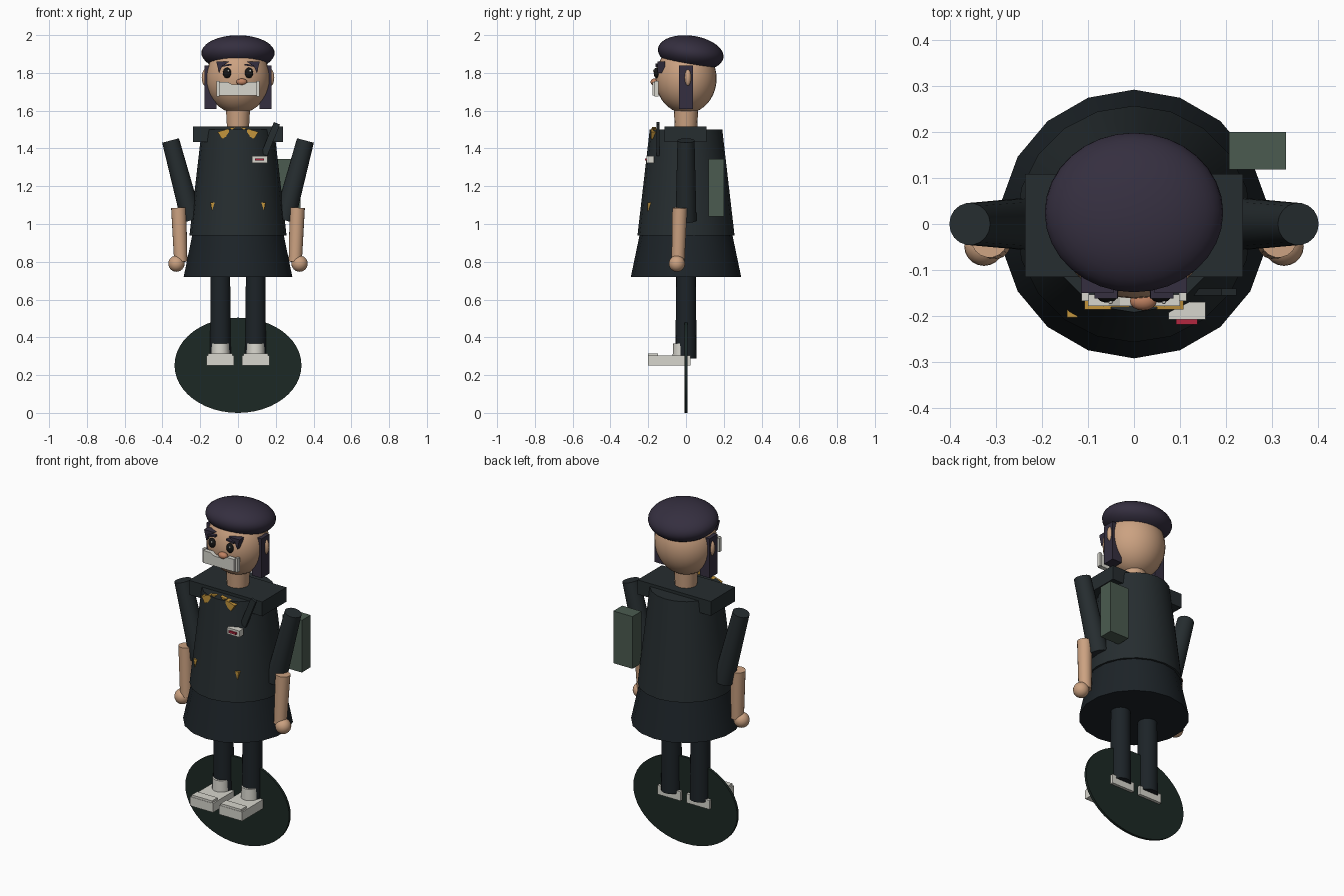
import bpy, math
from mathutils import Vector

if "Cube" in bpy.data.objects:
    bpy.data.objects.remove(bpy.data.objects["Cube"])


def mat(name, r, g, b):
    m = bpy.data.materials.new(name)
    m.diffuse_color = (r, g, b, 1)
    m.use_nodes = True
    m.node_tree.nodes["Principled BSDF"].inputs["Base Color"].default_value = m.diffuse_color
    return m


COAT = mat("coat_cloth", .019, .026, .029)
DARK = mat("dark_cloth", .012, .017, .021)
BASE = mat("base_green", .012, .022, .018)
SKIN = mat("skin", .60, .36, .22)
NOSE = mat("nose_skin", .52, .22, .12)
HAIR = mat("hair_purple", .035, .028, .05)
EYE = mat("eye_black", .008, .008, .008)
WHITE = mat("off_white", .68, .67, .61)
GOLD = mat("gold", .55, .30, .045)
RED = mat("red", .45, .02, .05)
BAG = mat("bag_green", .07, .105, .08)


def finish(name, m, smooth=True):
    o = bpy.context.object
    o.name = name
    o.data.materials.append(m)
    if smooth:
        bpy.ops.object.transform_apply(location=False, rotation=False, scale=True)
        bpy.ops.object.shade_smooth_by_angle(angle=math.radians(35))
    return o


def box(name, m, x, y, z, rot=(0, 0, 0)):
    """Box from (min, max) ranges on each axis."""
    c = [(a + b) / 2 for a, b in (x, y, z)]
    bpy.ops.mesh.primitive_cube_add(size=1, location=c, rotation=rot)
    bpy.context.object.scale = [b - a for a, b in (x, y, z)]
    return finish(name, m, False)


def ball(name, m, c, r, rot=(0, 0, 0), seg=32, rings=20):
    bpy.ops.mesh.primitive_uv_sphere_add(segments=seg, ring_count=rings, radius=1,
                                         location=c, rotation=rot)
    bpy.context.object.scale = r
    return finish(name, m)


def tube(name, m, p, q, r1, r2, sides=18):
    """Tapered cylinder from p (radius r1) to q (radius r2)."""
    p, q = Vector(p), Vector(q)
    d = q - p
    bpy.ops.mesh.primitive_cone_add(vertices=sides, radius1=r1, radius2=r2,
                                    depth=d.length, location=(p + q) / 2)
    o = bpy.context.object
    if d.xy.length > 1e-4:
        o.rotation_euler = d.to_track_quat('Z', 'Y').to_euler()
    return finish(name, m)


def prism(name, m, pts, y0, y1):
    """Front-view (x, z) outline extruded along y."""
    n = len(pts)
    v = [(x, y0, z) for x, z in pts] + [(x, y1, z) for x, z in pts]
    f = [list(range(n)), list(range(2 * n - 1, n - 1, -1))]
    f += [[i, i + n, (i + 1) % n + n, (i + 1) % n] for i in range(n)]
    me = bpy.data.meshes.new(name)
    me.from_pydata(v, [], f)
    me.materials.append(m)
    o = bpy.data.objects.new(name, me)
    bpy.context.collection.objects.link(o)
    bpy.context.view_layer.objects.active = o
    bpy.ops.object.select_all(action='DESELECT')
    o.select_set(True)
    bpy.ops.object.mode_set(mode='EDIT')
    bpy.ops.mesh.select_all(action='SELECT')
    bpy.ops.mesh.normals_make_consistent(inside=False)
    bpy.ops.object.mode_set(mode='OBJECT')
    return o


# Upright oval disc behind the feet
bpy.ops.mesh.primitive_cylinder_add(vertices=48, radius=1, depth=1, location=(0, 0, .252),
                                    rotation=(math.pi / 2, 0, 0))
bpy.context.object.scale = (.336, .252, .015)
finish("base_disc", BASE)

# Clothing body
tube("skirt", DARK, (0, 0, .72), (0, 0, .945), .292, .245)
tube("coat", COAT, (0, 0, .94), (0, 0, 1.5), .257, .192, 20)
box("shoulder_yoke", COAT, (-.237, .237), (-.115, .109), (1.433, 1.517))

# Head and hat
tube("neck", SKIN, (0, 0, 1.49), (0, 0, 1.63), .058, .066)
ball("head", SKIN, (0, 0, 1.77), (.17, .162, .185))
ball("beret", HAIR, (0, .025, 1.905), (.194, .175, .092), (math.radians(-8), 0, 0))
ball("nose", NOSE, (.02, -.168, 1.752), (.029, .02, .018), seg=16, rings=10)

# Face mask with a dipped top edge
prism("mask", WHITE, [(-.1, 1.68), (.1, 1.68), (.1, 1.752), (.055, 1.752), (.03, 1.738),
                      (-.03, 1.738), (-.055, 1.752), (-.1, 1.752)], -.178, -.153)

for s, side in ((-1, "left"), (1, "right")):
    def rng(a, b):
        return tuple(sorted((s * a, s * b)))

    # Face details
    box(f"mask_tab_{side}", WHITE, rng(.098, .114), (-.167, -.145), (1.676, 1.756))
    ball(f"eye_{side}", EYE, (s * .058, -.157, 1.80), (.022, .014, .028), seg=16, rings=10)
    ball(f"eye_glint_{side}", WHITE, (s * .058 + .007, -.17, 1.811), (.005, .004, .006), seg=8, rings=6)
    box(f"eyebrow_{side}", HAIR, rng(.035, .085), (-.162, -.13), (1.836, 1.845), (0, s * .15, 0))
    prism(f"fringe_{side}", HAIR, [(s * .045, 1.86), (s * .115, 1.86), (s * .1, 1.80), (s * .085, 1.835)],
          -.15, -.11)
    box(f"side_hair_{side}", HAIR, rng(.115, .178), (-.036, .036), (1.61, 1.84))
    ball(f"ear_{side}", SKIN, (s * .172, .01, 1.775), (.02, .018, .045), seg=16, rings=10)

    # Arms
    tube(f"upper_arm_{side}", COAT, (s * .245, 0, 1.02), (s * .357, 0, 1.442), .056, .046)
    tube(f"forearm_{side}", SKIN, (s * .303, -.042, .80), (s * .314, -.033, 1.085), .035, .04)
    ball(f"hand_{side}", SKIN, (s * .326, -.048, .79), (.043, .043, .043), seg=20, rings=12)

    # Legs and shoes
    tube(f"leg_{side}", DARK, (s * .093, 0, .287), (s * .093, 0, .76), .056, .052)
    tube(f"sock_{side}", WHITE, (s * .093, -.022, .29), (s * .093, -.022, .368), .049, .046)
    box(f"shoe_{side}", WHITE, rng(.02, .168), (-.202, .024), (.25, .303))
    box(f"toe_cap_{side}", WHITE, rng(.028, .16), (-.2, -.148), (.29, .315))

    # Gold trim
    prism(f"collar_trim_{side}", GOLD, [(s * .108, 1.487), (s * .05, 1.505), (s * .046, 1.472),
                                        (s * .085, 1.45)], -.186, -.155)
    prism(f"neck_trim_{side}", GOLD, [(s * .05, 1.508), (s * .01, 1.514), (s * .03, 1.498)],
          -.18, -.16)
    prism(f"pocket_trim_{side}", GOLD, [(s * .123, 1.115), (s * .146, 1.115), (s * .138, 1.07)],
          -.203, -.17)

# Name badge, strap and bag on one side
box("badge", WHITE, (.075, .155), (-.208, -.17), (1.323, 1.36))
box("badge_stripe", RED, (.091, .138), (-.218, -.2), (1.337, 1.348))
box("strap", COAT, (.155, .19), (-.155, -.14), (1.36, 1.54), (0, math.radians(22), 0))
box("bag", BAG, (.206, .33), (.118, .2), (1.04, 1.345))
